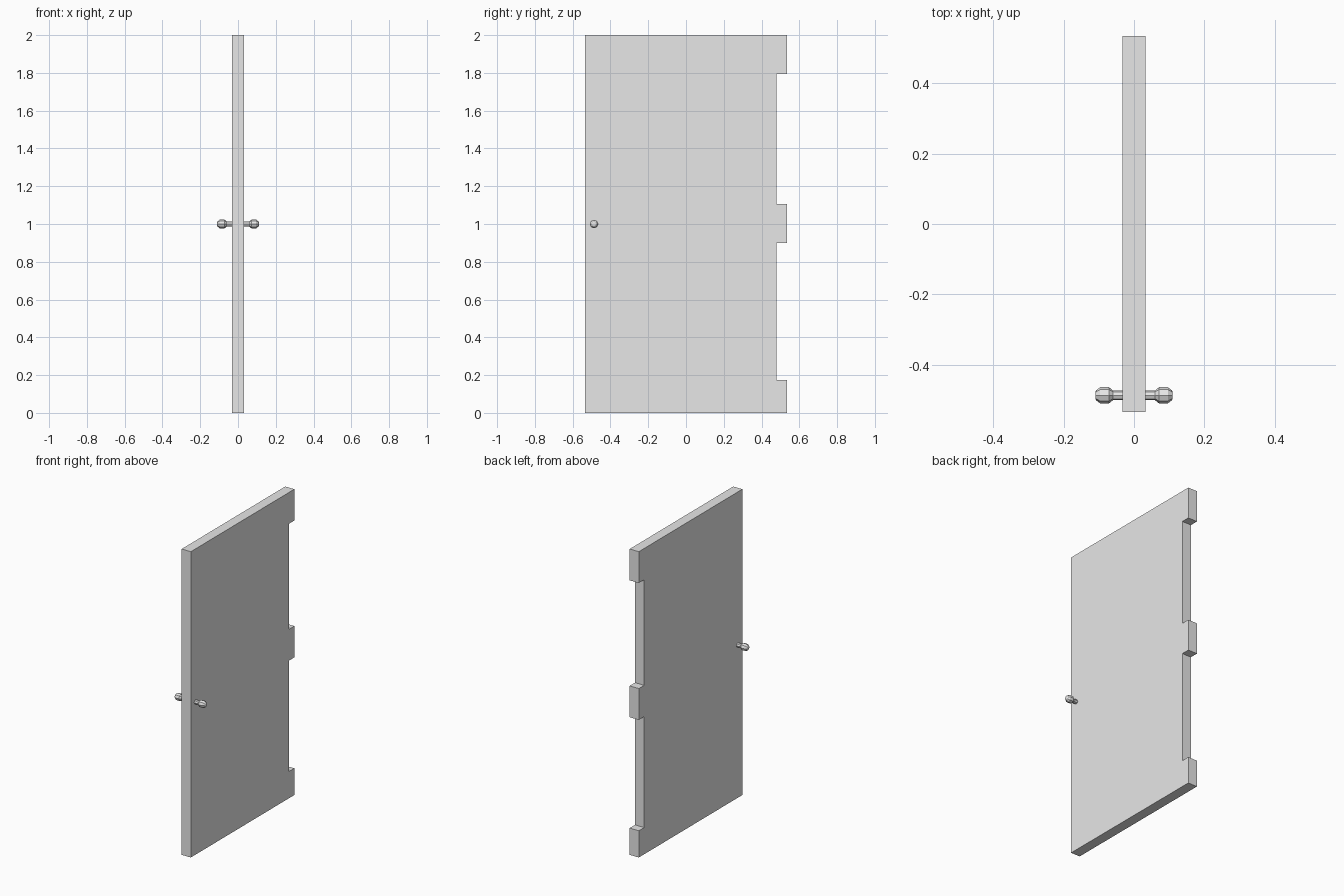
import bpy
import bmesh
from math import cos, sin, tau

cube = bpy.data.objects.get("Cube")
if cube:
    bpy.data.objects.remove(cube, do_unlink=True)

# Single plain grey
GREY = (0.8, 0.8, 0.8, 1)
grey = bpy.data.materials.new("light_grey")
grey.use_nodes = True
grey.diffuse_color = GREY
grey.node_tree.nodes["Principled BSDF"].inputs["Base Color"].default_value = GREY

HALF_THICK = 0.033
HALF_WIDTH = 0.535
NOTCH_Y = 0.48
KNOB_Y, KNOB_Z = -0.487, 1.0


def add_object(name, bm):
    bmesh.ops.recalc_face_normals(bm, faces=bm.faces)
    mesh = bpy.data.meshes.new(name)
    bm.to_mesh(mesh)
    bm.free()
    mesh.materials.append(grey)
    obj = bpy.data.objects.new(name, mesh)
    bpy.context.collection.objects.link(obj)
    return obj


# Door slab: side outline with three hinge tabs, extruded through its thickness
outline = [(-HALF_WIDTH, 0)]
for low, high in ((0, 0.175), (0.9, 1.105), (1.795, 2)):
    if low > 0:
        outline.append((NOTCH_Y, low))
    outline += [(HALF_WIDTH, low), (HALF_WIDTH, high)]
    if high < 2:
        outline.append((NOTCH_Y, high))
outline.append((-HALF_WIDTH, 2))

bm = bmesh.new()
face = bm.faces.new([bm.verts.new((-HALF_THICK, y, z)) for y, z in outline])
result = bmesh.ops.extrude_face_region(bm, geom=[face])
moved = [v for v in result["geom"] if isinstance(v, bmesh.types.BMVert)]
bmesh.ops.translate(bm, verts=moved, vec=(2 * HALF_THICK, 0, 0))
add_object("door_slab", bm)

# Knobs: eight-sided profile (distance out, radius) swept round the x axis
PROFILE = [(HALF_THICK, 0.014), (0.06, 0.014), (0.071, 0.023),
           (0.096, 0.023), (0.108, 0.014), (0.11, 0.009)]
SIDES = 8


def add_knob(name, side):
    bm = bmesh.new()
    rings = []
    for x, r in PROFILE:
        rings.append([bm.verts.new((side * x, KNOB_Y + r * cos(tau * i / SIDES),
                                    KNOB_Z + r * sin(tau * i / SIDES)))
                      for i in range(SIDES)])
    for a, b in zip(rings, rings[1:]):
        for i in range(SIDES):
            j = (i + 1) % SIDES
            bm.faces.new((a[i], a[j], b[j], b[i]))
    bm.faces.new(rings[0])
    bm.faces.new(rings[-1])
    add_object(name, bm)


add_knob("left_knob", 1)
add_knob("right_knob", -1)
